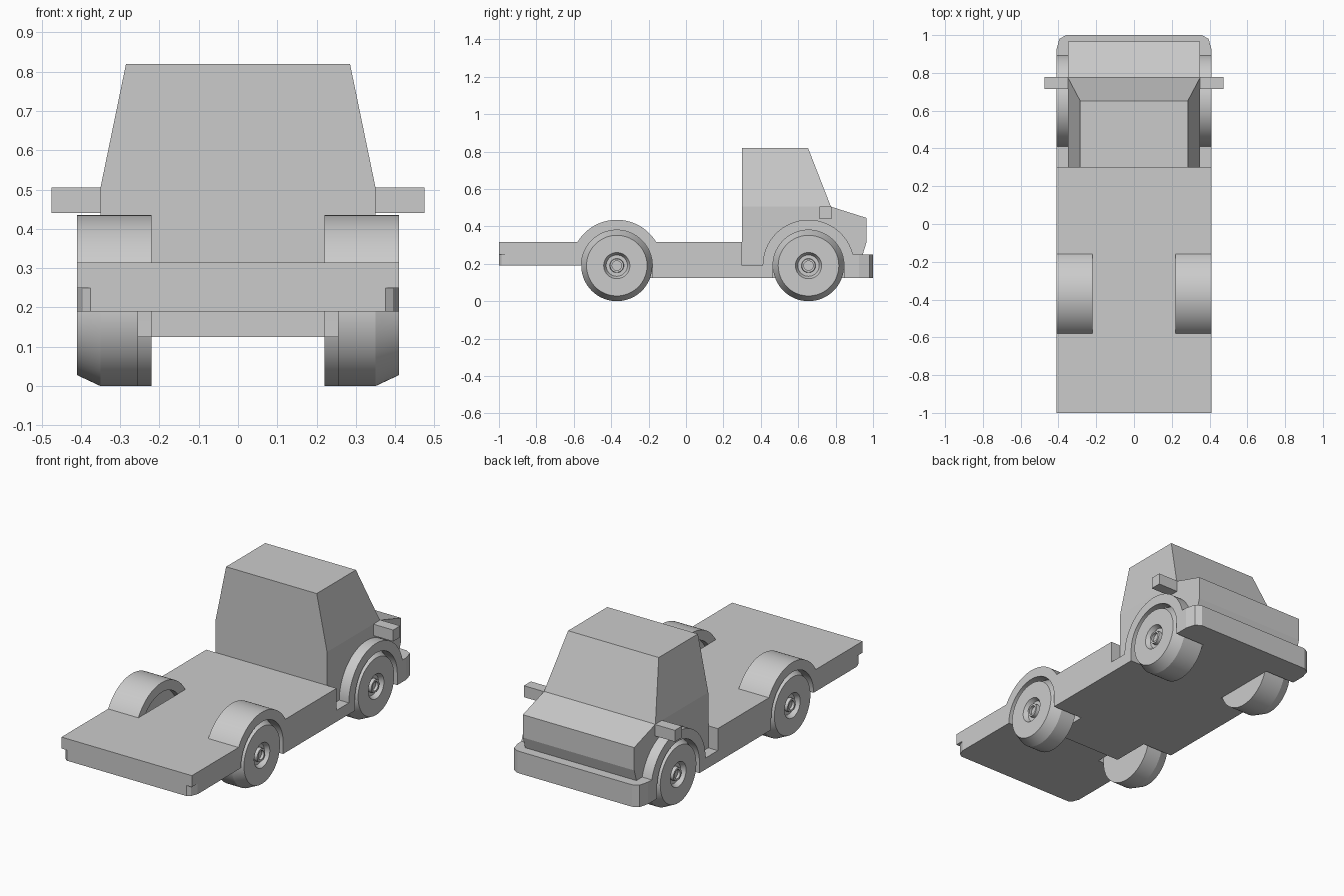
import bpy, bmesh, math
from mathutils import Vector

if "Cube" in bpy.data.objects:
    bpy.data.objects.remove(bpy.data.objects["Cube"])

AXLE_Z = 0.195
REAR_Y, FRONT_Y = -0.37, 0.655
WELL_R, FENDER_R = 0.19, 0.245


def finish(name, bm, mirror=False, smooth=False):
    bmesh.ops.remove_doubles(bm, verts=bm.verts, dist=1e-5)
    bmesh.ops.recalc_face_normals(bm, faces=bm.faces)
    me = bpy.data.meshes.new(name)
    bm.to_mesh(me)
    bm.free()
    ob = bpy.data.objects.new(name, me)
    bpy.context.collection.objects.link(ob)
    if smooth:
        bpy.ops.object.select_all(action='DESELECT')
        ob.select_set(True)
        bpy.context.view_layer.objects.active = ob
        bpy.ops.object.shade_smooth_by_angle(angle=math.radians(20))
    if mirror:
        ob.modifiers.new("Mirror", 'MIRROR')
    return ob


def prism(name, pts, lo, hi, axis='x', **kw):
    """Extrude a (y, z) profile along x, or an (x, y) profile along z."""
    bm = bmesh.new()
    place = (lambda p: (lo, p[0], p[1])) if axis == 'x' else (lambda p: (p[0], p[1], lo))
    face = bm.faces.new([bm.verts.new(place(p)) for p in pts])
    ext = bmesh.ops.extrude_face_region(bm, geom=[face], use_keep_orig=True)
    step = Vector((hi - lo, 0, 0)) if axis == 'x' else Vector((0, 0, hi - lo))
    bmesh.ops.translate(bm, vec=step, verts=[v for v in ext['geom'] if isinstance(v, bmesh.types.BMVert)])
    return finish(name, bm, **kw)


def rect(a0, b0, a1, b1):
    return [(a0, b0), (a1, b0), (a1, b1), (a0, b1)]


def arc(cy, r, a0, a1, n=36):
    angles = [math.radians(a0 + (a1 - a0) * i / n) for i in range(n + 1)]
    return [(cy + r * math.cos(a), AXLE_Z + r * math.sin(a)) for a in angles]


def chamfered(y_in, y_out, c):
    d = c if y_out > y_in else -c
    return [(-0.41, y_in), (0.41, y_in), (0.41, y_out - 1.5 * d), (0.395, y_out - 0.4 * d),
            (0.41 - c, y_out), (c - 0.41, y_out), (-0.395, y_out - 0.4 * d), (-0.41, y_out - 1.5 * d)]


# Chassis between the wheels, with a raised rear underside
prism("chassis", [(-0.9, 0.195), (-0.4, 0.195), (-0.4, 0.13), (0.9, 0.13),
                  (0.9, 0.255), (0.85, 0.32), (-0.9, 0.32)], -0.22, 0.22)

# Side bodies with wheel wells, fenders and door step
a = math.degrees(math.asin(0.06 / FENDER_R))
b = math.degrees(math.asin((0.32 - AXLE_Z) / FENDER_R))
side = [(-0.9, 0.195)] + arc(REAR_Y, WELL_R, 180, 0) + [(-0.18, 0.13), (0.465, 0.13)]
side += arc(FRONT_Y, WELL_R, 180, 0) + [(0.845, 0.13), (0.9, 0.13), (0.9, 0.255)]
side += arc(FRONT_Y, FENDER_R, a, 180) + [(0.3, 0.195), (0.3, 0.32)]
side += arc(REAR_Y, FENDER_R, b, 180 - b) + [(-0.9, 0.32)]
prism("side_body", side, 0.22, 0.41, mirror=True, smooth=True)

# Bed tail and the two bumpers
prism("bed_tail", rect(-1.0, 0.255, -0.9, 0.32), -0.41, 0.41)
prism("rear_bumper", chamfered(-0.9, -1.0, 0.035), 0.195, 0.255, axis='z')
prism("front_bumper", chamfered(0.9, 1.0, 0.05), 0.13, 0.255, axis='z')

# Lower cab with hood
prism("cab_lower", [(0.3, 0.19)] + arc(FRONT_Y, 0.22, 180, 16) +
      [(0.945, 0.255), (0.965, 0.32), (0.965, 0.45), (0.775, 0.51), (0.3, 0.51)], -0.35, 0.35)

# Tapered upper cab
bm = bmesh.new()
rings = [[bm.verts.new((x, y, z)) for x, y in rect(-w, 0.3, w, front)]
         for w, front, z in ((0.35, 0.775, 0.51), (0.285, 0.652, 0.825))]
for i in range(4):
    j = (i + 1) % 4
    bm.faces.new((rings[0][i], rings[0][j], rings[1][j], rings[1][i]))
bm.faces.new(rings[0])
bm.faces.new(rings[1])
finish("cab_upper", bm)

# Side mirrors
prism("side_mirror", rect(0.715, 0.445, 0.778, 0.51), 0.345, 0.475, mirror=True)


# Wheels: turned profile of (x, radius) with a recessed hub
def wheel(name, y, inner):
    profile = [(inner, 0), (inner, 0.19), (0.35, 0.19), (0.41, 0.162), (0.41, 0.07),
               (0.385, 0.057), (0.385, 0.038), (0.405, 0.036), (0.405, 0.025), (0.39, 0.025), (0.39, 0)]
    bm = bmesh.new()
    vs = [bm.verts.new((x, y, AXLE_Z + r)) for x, r in profile]
    es = [bm.edges.new(p) for p in zip(vs, vs[1:])]
    bmesh.ops.spin(bm, geom=vs + es, cent=(0, y, AXLE_Z), axis=(1, 0, 0),
                   angle=2 * math.pi, steps=72, use_merge=True)
    bmesh.ops.translate(bm, vec=(0, 0, -0.0), verts=bm.verts)
    ob = finish(name, bm, mirror=True, smooth=True)
    # Lowest point touches the ground
    for v in ob.data.vertices:
        v.co.z = max(v.co.z, 0.0)


wheel("rear_wheel", REAR_Y, 0.255)
wheel("front_wheel", FRONT_Y, 0.22)

# Drop everything by the small tyre clearance
for ob in bpy.context.collection.objects:
    ob.location.z = -(AXLE_Z - 0.19)
